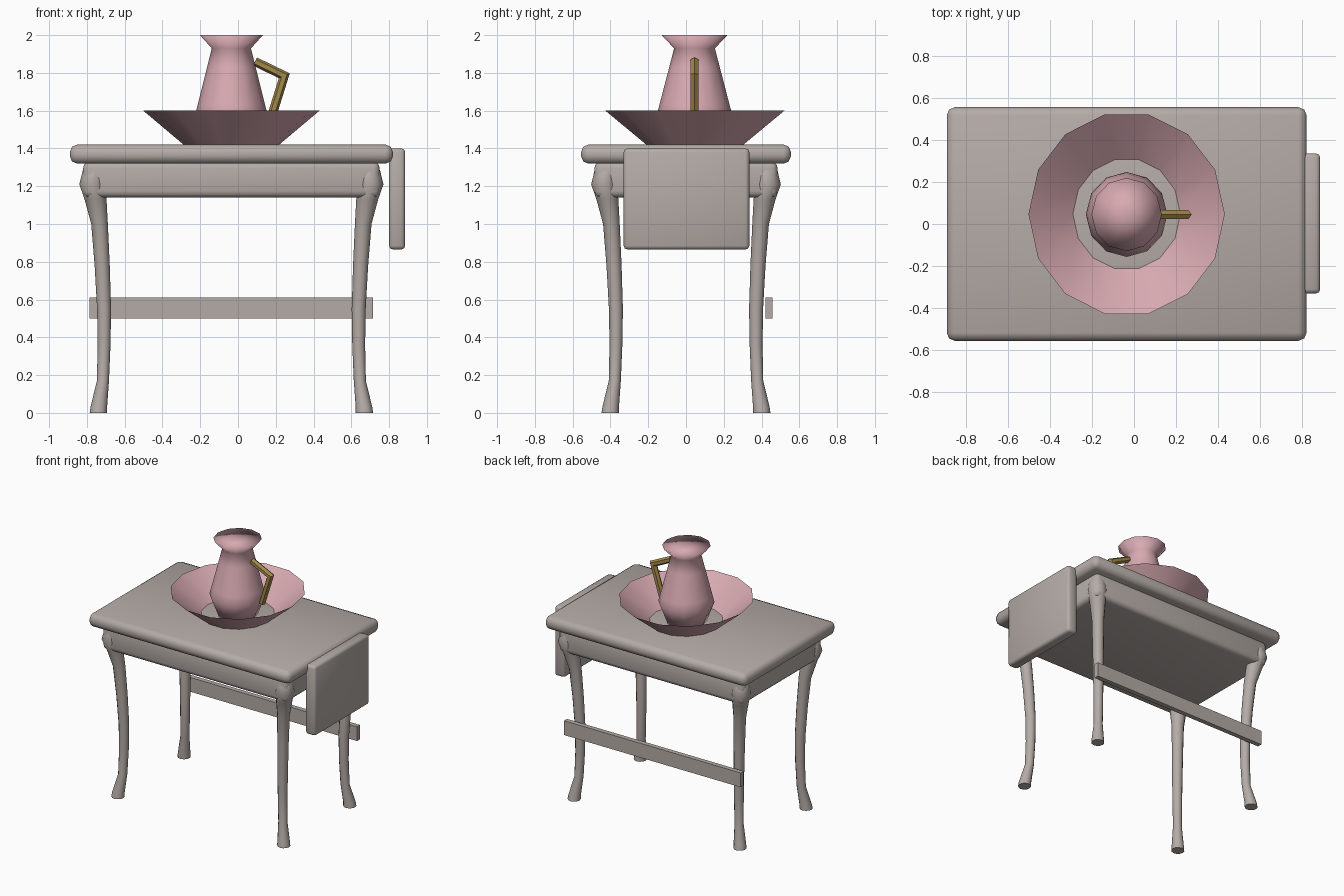
import bpy, bmesh, math
from mathutils import Vector

if "Cube" in bpy.data.objects:
    bpy.data.objects.remove(bpy.data.objects["Cube"])

CX = -0.035  # centre line of the table


def material(name, rgb):
    m = bpy.data.materials.new(name)
    m.diffuse_color = (*rgb, 1)
    m.use_nodes = True
    m.node_tree.nodes["Principled BSDF"].inputs["Base Color"].default_value = m.diffuse_color
    return m


GREY = material("warm grey wood", (0.46, 0.41, 0.385))
PINK = material("pink china", (0.68, 0.40, 0.44))
GOLD = material("dull gold", (0.36, 0.25, 0.07))


def finish(name, bm, mat, angle=None):
    me = bpy.data.meshes.new(name)
    bm.to_mesh(me)
    bm.free()
    ob = bpy.data.objects.new(name, me)
    bpy.context.collection.objects.link(ob)
    me.materials.append(mat)
    if angle is not None:
        for o in bpy.context.selected_objects:
            o.select_set(False)
        ob.select_set(True)
        bpy.context.view_layer.objects.active = ob
        if angle >= 180:
            bpy.ops.object.shade_smooth()
        else:
            bpy.ops.object.shade_smooth_by_angle(angle=math.radians(angle))
    return ob


def box(name, lo, hi, mat, bevel=0, segments=1, angle=None):
    bm = bmesh.new()
    bmesh.ops.create_cube(bm, size=1)
    for v in bm.verts:
        v.co = [(lo[i] + hi[i]) / 2 + v.co[i] * (hi[i] - lo[i]) for i in range(3)]
    if bevel:
        bmesh.ops.bevel(bm, geom=bm.edges[:], offset=bevel, segments=segments,
                        profile=0.5, affect='EDGES')
    return finish(name, bm, mat, angle)


def loft(name, rings, mat, angle=None, cap_start=True, cap_end=True):
    """Skin a list of rings of points; caps are fans round a middle vertex."""
    bm = bmesh.new()
    vs = [[bm.verts.new(p) for p in r] for r in rings]
    n = len(vs[0])
    for a, b in zip(vs, vs[1:]):
        for i in range(n):
            j = (i + 1) % n
            bm.faces.new((a[i], a[j], b[j], b[i]))
    for ring, on in ((vs[0][::-1], cap_start), (vs[-1], cap_end)):
        if on:
            mid = bm.verts.new(sum((v.co for v in ring), Vector()) / n)
            for i in range(n):
                bm.faces.new((ring[i], ring[(i + 1) % n], mid))
    if cap_start and cap_end:
        bmesh.ops.recalc_face_normals(bm, faces=bm.faces[:])
    return finish(name, bm, mat, angle)


def ring(cx, cy, z, rx, ry, n):
    return [Vector((cx + rx * math.cos(2 * math.pi * i / n),
                    cy + ry * math.sin(2 * math.pi * i / n), z)) for i in range(n)]


# table top, apron, side flap and back rail
box("table_top", (-0.89, -0.555, 1.32), (0.82, 0.555, 1.42), GREY, 0.038, 2, 50)
box("apron", (CX - 0.785, -0.485, 1.14), (CX + 0.785, 0.485, 1.33), GREY, 0.035, 3, 50)
box("side_flap", (0.80, -0.33, 0.865), (0.885, 0.335, 1.40), GREY, 0.02, 2, 50)
box("back_rail", (-0.785, 0.422, 0.50), (0.715, 0.458, 0.61), GREY)

# curved legs: height, outward shift, radius
LEG = [(0.0, 0.704, 0.046), (0.03, 0.702, 0.044), (0.17, 0.680, 0.032),
       (0.36, 0.674, 0.034), (0.55, 0.674, 0.037), (0.78, 0.684, 0.040),
       (1.0, 0.698, 0.044), (1.13, 0.719, 0.058), (1.21, 0.737, 0.068),
       (1.28, 0.730, 0.058), (1.32, 0.722, 0.046)]
for sy, row in ((-1, "front"), (1, "back")):
    for sx, side in ((-1, "left"), (1, "right")):
        loft(f"{row}_{side}_leg",
             [ring(CX + sx * d, sy * (d - 0.303), z, r, r, 12) for z, d, r in LEG],
             GREY, 50)

# wash bowl, an open thin cone
loft("bowl", [ring(CX, 0.047, z, r * 0.96, r, 14)
              for z, r in ((1.422, 0.266), (1.60, 0.486))], PINK, 60, False, False)

# jug
JUG = [(1.425, 0.145), (1.57, 0.202), (1.63, 0.186), (1.83, 0.134),
       (1.93, 0.108), (2.0, 0.174)]
loft("jug", [ring(CX, 0.045, z, r * 0.96, r, 12) for z, r in JUG], PINK, 180)

# bent jug handle, mitred at the elbow
path = [Vector(p) for p in ((0.09, 0.045, 1.86), (0.245, 0.045, 1.785), (0.175, 0.045, 1.56))]
dirs = [(b - a).normalized() for a, b in zip(path, path[1:])]
side = Vector((0, 1, 0))
rings = []
for k, p in enumerate(path):
    t0, t1 = dirs[max(k - 1, 0)], dirs[min(k, 1)]
    t = (t0 + t1).normalized()
    across = side.cross(t) / t.dot(t1)
    rings.append([p + 0.024 * (side * math.cos(a) + across * math.sin(a))
                  for a in (2 * math.pi * (i + 0.5) / 6 for i in range(6))])
loft("jug_handle", rings, GOLD, 40)
